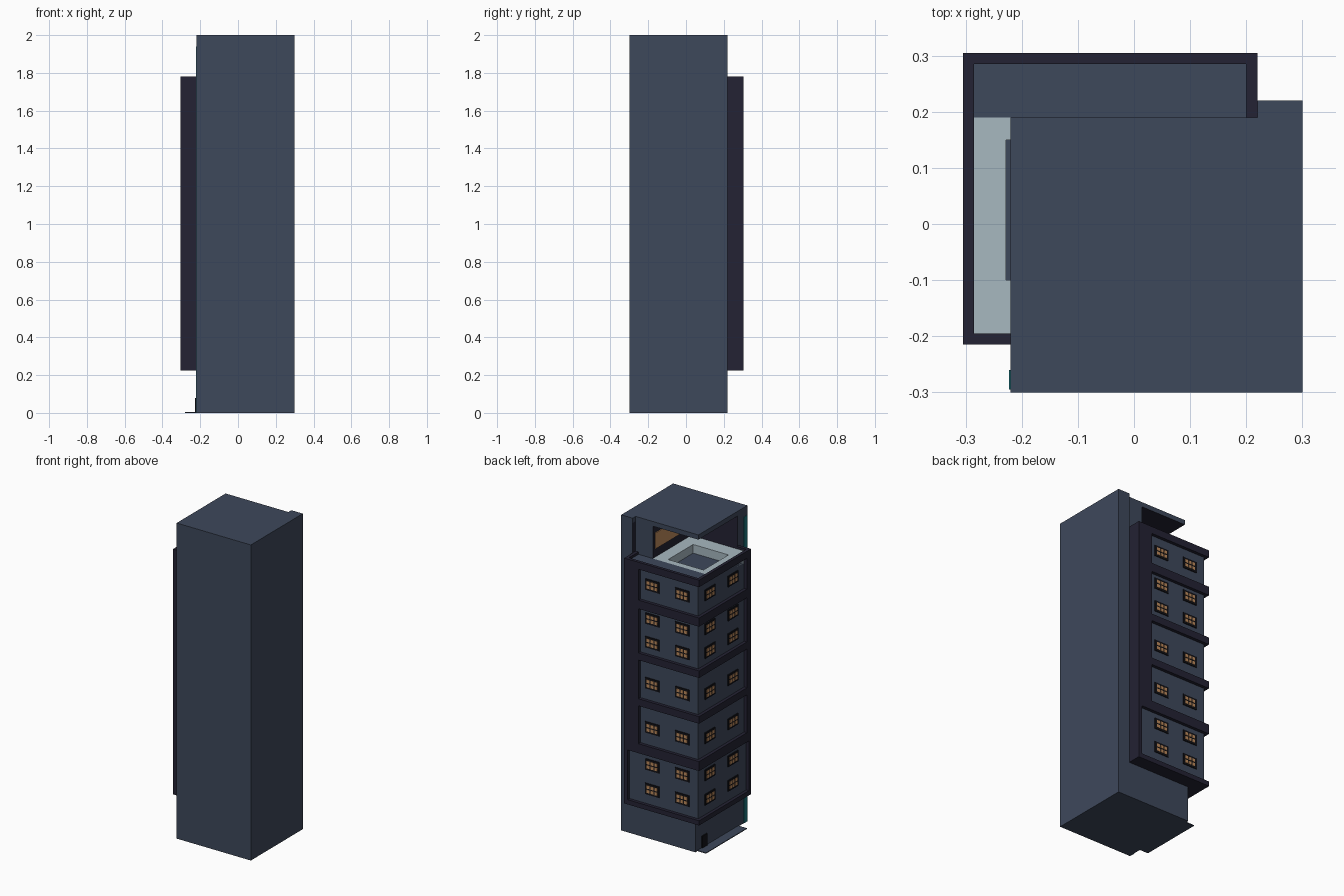
import bpy, bmesh

if "Cube" in bpy.data.objects:
    bpy.data.objects.remove(bpy.data.objects["Cube"])

# ---- colours ----
def mat(name, r, g, b):
    m = bpy.data.materials.new(name)
    m.diffuse_color = (r, g, b, 1)
    m.use_nodes = True
    m.node_tree.nodes["Principled BSDF"].inputs["Base Color"].default_value = m.diffuse_color
    return m

SLATE = mat("slate", 0.048, 0.065, 0.105)
DARK = mat("dark_navy", 0.017, 0.016, 0.033)
LIGHT = mat("pale_grey", 0.39, 0.48, 0.53)
BLACK = mat("window_black", 0.006, 0.006, 0.009)
AMBER = mat("amber_glass", 0.52, 0.26, 0.11)
TEAL = mat("teal", 0.01, 0.17, 0.20)

def finish(name, bm, *mats):
    bmesh.ops.recalc_face_normals(bm, faces=bm.faces)
    me = bpy.data.meshes.new(name)
    bm.to_mesh(me)
    bm.free()
    for m in mats:
        me.materials.append(m)
    ob = bpy.data.objects.new(name, me)
    bpy.context.collection.objects.link(ob)
    return ob

def add_box(bm, x0, x1, y0, y1, z0, z1, index=0):
    vs = [bm.verts.new((x, y, z)) for z in (z0, z1)
          for x, y in ((x0, y0), (x1, y0), (x1, y1), (x0, y1))]
    for f in ((0, 3, 2, 1), (4, 5, 6, 7), (0, 1, 5, 4),
              (1, 2, 6, 5), (2, 3, 7, 6), (3, 0, 4, 7)):
        bm.faces.new([vs[i] for i in f]).material_index = index

def boxes(name, m, *dims):
    bm = bmesh.new()
    for d in dims:
        add_box(bm, *d)
    return finish(name, bm, m)

def prism(name, pts, z0, z1, *mats):
    bm = bmesh.new()
    f = bm.faces.new([bm.verts.new((x, y, z0)) for x, y in pts])
    top = bmesh.ops.extrude_face_region(bm, geom=[f])["geom"]
    bmesh.ops.translate(bm, vec=(0, 0, z1 - z0),
                        verts=[v for v in top if isinstance(v, bmesh.types.BMVert)])
    return finish(name, bm, *mats)

def corner_l(out, x_end, y_end, inner):
    """L outline wrapping the back left corner of the tower."""
    return [(-out, y_end), (-inner, y_end), (-inner, inner),
            (x_end, inner), (x_end, out), (-out, out)]

# ---- main tower ----
boxes("tower_body", SLATE, (-.22, .30, -.30, .22, 0, 1.70))

# top storey walls, dark on the faces looking into the terrace
walls = prism("top_storey_walls",
              [(-.22, -.30), (.30, -.30), (.30, .22), (.22, .22), (.22, .19),
               (.10, .19), (.10, -.20), (-.22, -.20)], 1.70, 1.97, SLATE, DARK)
for p in walls.data.polygons:
    c, n = p.center, p.normal
    if (n.y > .9 and c.y < 0) or (n.x < -.9 and c.x > 0):
        p.material_index = 1

# roof slab with dark ceiling
roof = prism("roof", [(-.22, -.30), (.30, -.30), (.30, .22), (.22, .22),
                      (.22, .19), (-.22, .19)], 1.97, 2.0, SLATE, DARK)
for p in roof.data.polygons:
    if p.normal.z < -.9:
        p.material_index = 1

boxes("terrace_window", AMBER, (.094, .10, -.15, .17, 1.82, 1.92))
boxes("corner_light_strip", TEAL, (-.223, -.22, -.295, -.26, 0, 1.94))

# ---- projecting facade ----
prism("facade_wall", corner_l(.285, .20, -.195, .229), .235, 1.735, SLATE)
for i, (z0, z1) in enumerate(((.225, .255), (.57, .63), (.87, .915),
                              (1.16, 1.205), (1.485, 1.54))):
    prism(f"ledge_{i + 1}", corner_l(.305, .22, -.215, .215), z0, z1, DARK)
boxes("facade_end_posts", DARK,
      (.12, .22, .215, .305, .57, 1.75), (.195, .22, .215, .305, .225, .57),
      (-.305, -.215, -.215, -.175, .57, 1.75), (-.305, -.215, -.215, -.195, .225, .57))

# ---- terrace ----
prism("terrace_parapet",
      [(-.22, -.215), (-.305, -.215), (-.305, .305), (.22, .305), (.22, .19),
       (.20, .19), (.20, .285), (-.285, .285), (-.285, -.195), (-.22, -.195)],
      1.735, 1.78, DARK)
boxes("terrace_floor", LIGHT,
      (-.285, -.228, -.195, .19, 1.70, 1.765), (.02, .10, -.195, .19, 1.70, 1.765),
      (-.228, .02, -.195, -.10, 1.70, 1.765), (-.228, .02, .15, .19, 1.70, 1.765))
boxes("terrace_edge_strip", SLATE, (-.285, .20, .19, .285, 1.70, 1.765))
boxes("terrace_recess_floor", SLATE, (-.23, .025, -.105, .155, 1.69, 1.71))

# ---- windows: black frame plate with 3 x 2 amber panes ----
def window(name, side, u, z):
    bm = bmesh.new()
    def plate(u0, u1, z0, z1, depth, index):
        if side == "back":
            add_box(bm, u0, u1, .284, .285 + depth, z0, z1, index)
        else:
            add_box(bm, -.285 - depth, -.284, u0, u1, z0, z1, index)
    plate(u - .05, u + .05, z - .035, z + .035, .005, 0)
    for i in (-1, 0, 1):
        for j in (-1, 1):
            cu, cz = u + i * .027, z + j * .0135
            plate(cu - .010, cu + .010, cz - .010, cz + .010, .007, 1)
    finish(name, bm, BLACK, AMBER)

for r, z in enumerate((.35, .505, .74, 1.02, 1.28, 1.43, 1.645)):
    for k, x in enumerate((.035, -.175)):
        window(f"back_window_{r + 1}_{k + 1}", "back", x, z)
    for k, y in enumerate((.17, -.06)):
        window(f"left_window_{r + 1}_{k + 1}", "left", y, z)

# ---- entrance ----
boxes("entrance_pavement", SLATE, (-.28, -.22, -.21, .20, 0, .005))
boxes("entrance_door", BLACK, (-.227, -.22, .11, .16, 0, .08))
